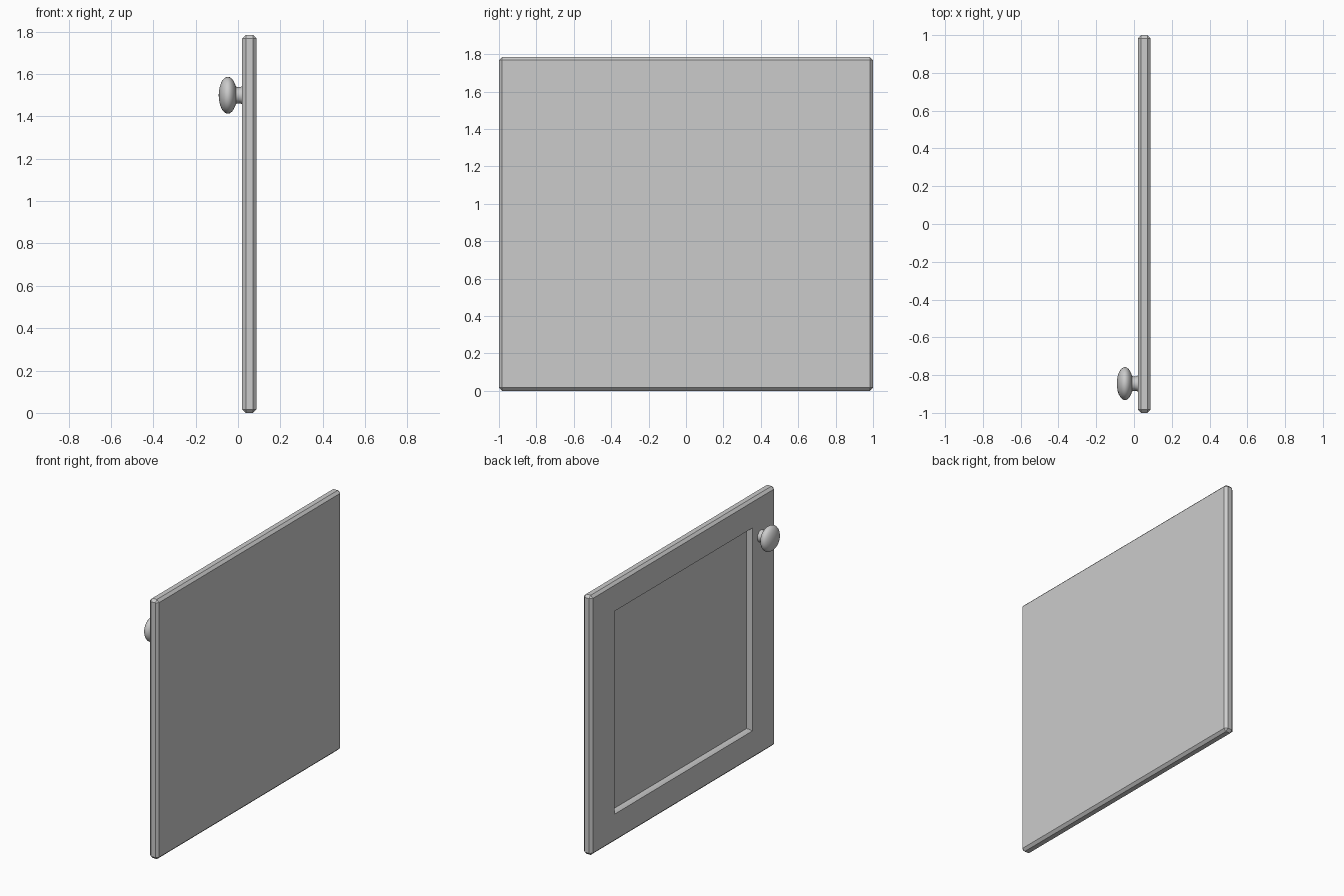
import bpy
import bmesh
import math
from math import pi, sin, cos, copysign

cube = bpy.data.objects.get("Cube")
if cube:
    bpy.data.objects.remove(cube, do_unlink=True)

# One plain grey for everything
grey = bpy.data.materials.new("light grey")
grey.use_nodes = True
colour = (0.6, 0.6, 0.6, 1)
grey.diffuse_color = colour
grey.node_tree.nodes["Principled BSDF"].inputs["Base Color"].default_value = colour

HEIGHT, BACK_X, FRONT_X, EDGE = 1.785, 0.02, 0.088, 0.017


def add_object(name, bm):
    bmesh.ops.recalc_face_normals(bm, faces=bm.faces)
    mesh = bpy.data.meshes.new(name)
    bm.to_mesh(mesh)
    bm.free()
    mesh.materials.append(grey)
    obj = bpy.data.objects.new(name, mesh)
    bpy.context.collection.objects.link(obj)
    return obj


# Door slab with chamfered edges
bm = bmesh.new()
bmesh.ops.create_cube(bm, size=1)
for v in bm.verts:
    v.co.x = FRONT_X if v.co.x > 0 else BACK_X
    v.co.y = copysign(1, v.co.y)
    v.co.z = HEIGHT if v.co.z > 0 else 0
bmesh.ops.bevel(bm, geom=bm.edges[:], offset=EDGE, segments=1,
                profile=0.5, affect='EDGES')
bm.normal_update()

# Recessed panel: frame margin, chamfered lip, then a straight wall
panel = min(bm.faces, key=lambda f: f.normal.x)
bmesh.ops.inset_individual(bm, faces=[panel], thickness=0.2, depth=0)
for v in panel.verts:
    v.co.y = copysign(0.75, v.co.y)
    v.co.z = 1.59 if v.co.z > HEIGHT / 2 else 0.195
bm.normal_update()
bmesh.ops.inset_individual(bm, faces=[panel], thickness=0.014, depth=-0.014)
bmesh.ops.inset_individual(bm, faces=[panel], thickness=0.0005, depth=-0.024)
add_object("cabinet_door", bm)


def lathe_x(name, profile, sides):
    """Turn (x, radius) points about the knob's axis."""
    bm = bmesh.new()
    rings = []
    for x, r in profile:
        rings.append([bm.verts.new((x, -0.845 + r * cos(2 * pi * i / sides),
                                    1.5 + r * sin(2 * pi * i / sides)))
                      for i in range(sides)])
    for a, b in zip(rings, rings[1:]):
        for i in range(sides):
            j = (i + 1) % sides
            bm.faces.new((a[i], a[j], b[j], b[i]))
    bm.faces.new(rings[0])
    bm.faces.new(rings[-1])
    obj = add_object(name, bm)
    bpy.ops.object.select_all(action='DESELECT')
    bpy.context.view_layer.objects.active = obj
    obj.select_set(True)
    bpy.ops.object.shade_smooth_by_angle(angle=math.radians(50))
    return obj


# Flattened round knob
steps = 14
angles = [pi * (k + 0.25) / (steps + 0.5) for k in range(steps + 1)]
lathe_x("knob", [(-0.048 - 0.043 * cos(a), 0.087 * sin(a)) for a in angles], 32)

# Waisted stem joining the knob to the door
lathe_x("knob_stem", [(-0.02, 0.045), (-0.003, 0.038), (0.01, 0.038),
                      (0.022, 0.043)], 12)
